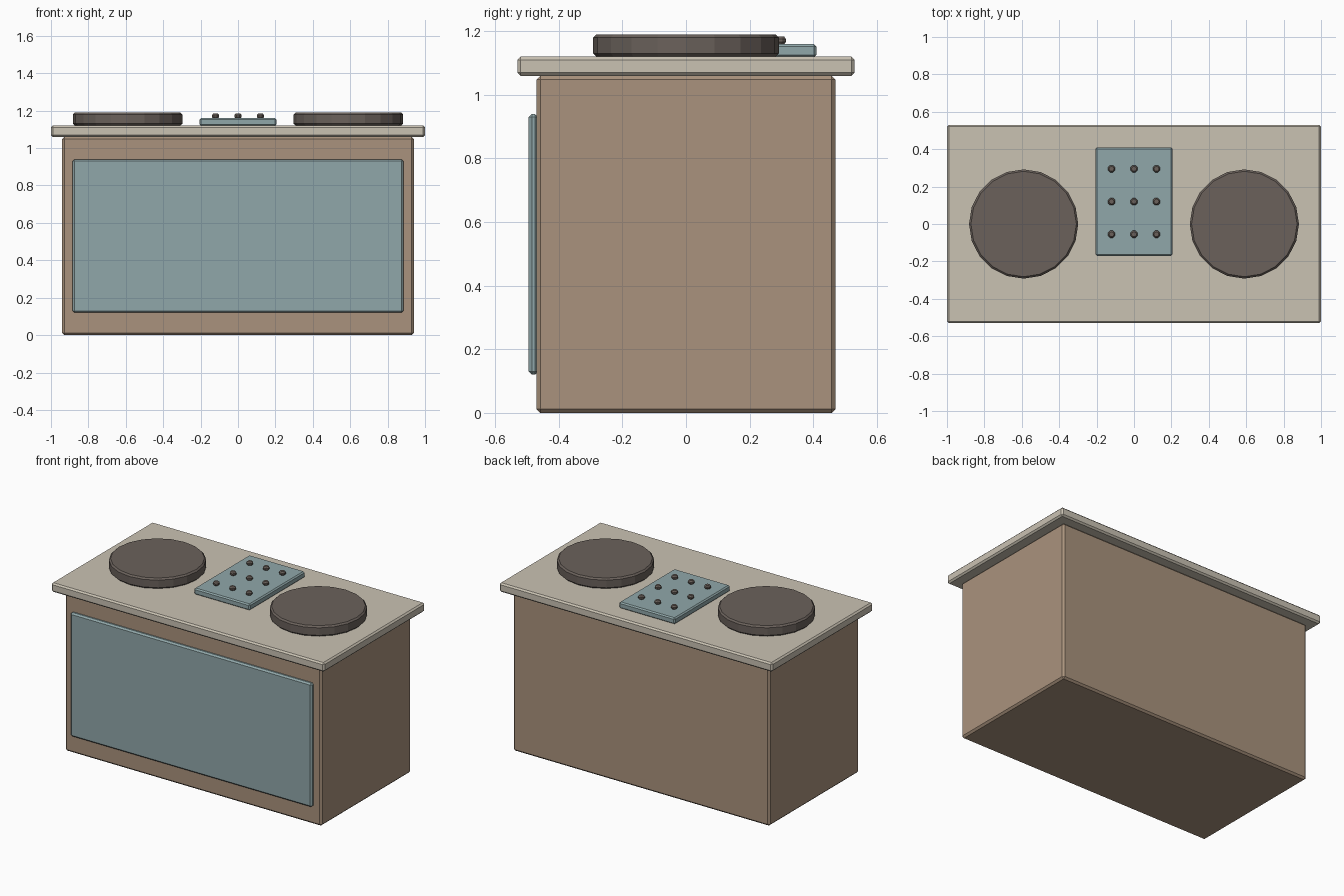
import bpy
import bmesh
from mathutils import Matrix, Vector

cube = bpy.data.objects.get("Cube")
if cube:
    bpy.data.objects.remove(cube, do_unlink=True)


def material(name, rgb):
    mat = bpy.data.materials.new(name)
    mat.use_nodes = True
    mat.diffuse_color = (*rgb, 1)
    mat.node_tree.nodes["Principled BSDF"].inputs["Base Color"].default_value = (*rgb, 1)
    return mat


wood = material("warm brown", (0.40, 0.29, 0.205))
stone = material("pale stone", (0.59, 0.54, 0.45))
teal = material("dusty teal", (0.28, 0.39, 0.40))
dark = material("dark taupe", (0.145, 0.12, 0.105))


def finish(name, bm, mat, bevel=0, sharp_angle=0.6):
    # Chamfer only the hard edges, leaving facets flat
    if bevel:
        edges = [e for e in bm.edges if e.calc_face_angle(0) > sharp_angle]
        bmesh.ops.bevel(bm, geom=edges, offset=bevel, segments=1,
                        affect='EDGES', clamp_overlap=True)
    mesh = bpy.data.meshes.new(name)
    bm.to_mesh(mesh)
    bm.free()
    mesh.materials.append(mat)
    obj = bpy.data.objects.new(name, mesh)
    bpy.context.collection.objects.link(obj)
    return obj


def box(name, low, high, mat, bevel):
    low, high = Vector(low), Vector(high)
    bm = bmesh.new()
    matrix = Matrix.Translation((low + high) / 2) @ Matrix.Diagonal((*(high - low), 1))
    bmesh.ops.create_cube(bm, size=1, matrix=matrix)
    return finish(name, bm, mat, bevel)


def disc(name, x, y, z0, z1, radius, sides, mat, bevel):
    bm = bmesh.new()
    bmesh.ops.create_cone(bm, cap_ends=True, segments=sides, radius1=radius,
                          radius2=radius, depth=z1 - z0,
                          matrix=Matrix.Translation((x, y, (z0 + z1) / 2)))
    return finish(name, bm, mat, bevel)


# Cabinet, front panel and worktop
box("cabinet", (-0.94, -0.47, 0), (0.94, 0.47, 1.06), wood, 0.012)
box("front_panel", (-0.885, -0.495, 0.12), (0.885, -0.465, 0.94), teal, 0.01)
box("worktop", (-1, -0.53, 1.06), (1, 0.53, 1.12), stone, 0.01)

# Pair of round platters
for side, x in (("right", -0.59), ("left", 0.59)):
    disc(side + "_platter", x, 0, 1.12, 1.19, 0.292, 20, dark, 0.01)

# Control box with a grid of knobs
box("control_box", (-0.205, -0.17, 1.118), (0.205, 0.41, 1.16), teal, 0.008)
for row, y in enumerate((-0.055, 0.12, 0.295)):
    for column, x in enumerate((-0.12, 0, 0.12)):
        disc(f"knob_{row}_{column}", x, y, 1.158, 1.184, 0.022, 8, dark, 0.008)
